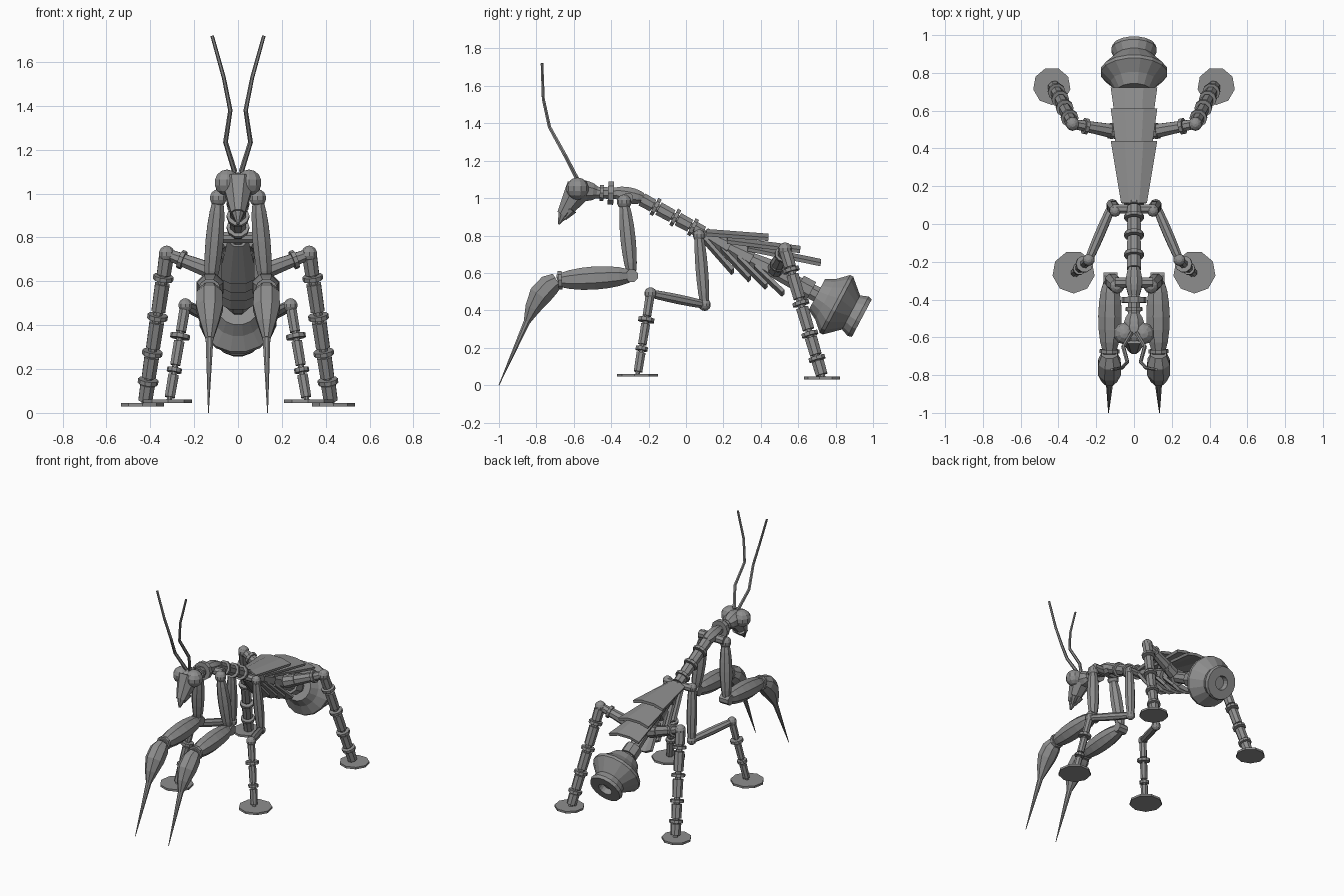
import bpy, bmesh, math
from mathutils import Vector

cube = bpy.data.objects.get("Cube")
if cube:
    bpy.data.objects.remove(cube, do_unlink=True)

steel = bpy.data.materials.new("steel grey")
steel.use_nodes = True
tone = (.27, .27, .27, 1)
steel.diffuse_color = tone
steel.node_tree.nodes["Principled BSDF"].inputs["Base Color"].default_value = tone


def finish(name, bm, mirror):
    bmesh.ops.recalc_face_normals(bm, faces=bm.faces)
    mesh = bpy.data.meshes.new(name)
    bm.to_mesh(mesh)
    bm.free()
    mesh.materials.append(steel)
    obj = bpy.data.objects.new(name, mesh)
    bpy.context.collection.objects.link(obj)
    if mirror:
        modifier = obj.modifiers.new("Mirror", "MIRROR")
        modifier.use_mirror_merge = False
    return obj


def loft(name, centres, radii, sides=8, axis=None, mirror=False):
    """Skin rings of the given radii along a path."""
    bm = bmesh.new()
    points = [Vector(c) for c in centres]
    last = len(points) - 1
    rings = []
    for i, (point, radius) in enumerate(zip(points, radii)):
        tangent = axis or points[min(i + 1, last)] - points[max(i - 1, 0)]
        tangent = tangent.normalized()
        helper = Vector((0, 0, 1)) if abs(tangent.x) > .8 else Vector((1, 0, 0))
        across = tangent.cross(helper).normalized()
        upward = tangent.cross(across)
        ring = []
        for k in range(sides):
            angle = math.tau * (k + .5) / sides
            offset = across * math.cos(angle) + upward * math.sin(angle)
            ring.append(bm.verts.new(point + offset * radius))
        rings.append(ring)
    for lower, upper in zip(rings, rings[1:]):
        for k in range(sides):
            n = (k + 1) % sides
            bm.faces.new((lower[k], lower[n], upper[n], upper[k]))
    bm.faces.new(rings[0])
    bm.faces.new(rings[-1])
    return finish(name, bm, mirror)


def along(start, end, fraction):
    return Vector(start).lerp(Vector(end), fraction)


def rod(name, start, end, first, final, sides=8, mirror=False):
    """Straight or tapered cylinder."""
    return loft(name, (start, end), (first, final), sides, mirror=mirror)


def bulged(name, start, end, tip, middle, mirror=False, steps=6):
    """Limb that swells from its tips to its middle."""
    fractions = [i / steps for i in range(steps + 1)]
    centres = [along(start, end, f) for f in fractions]
    radii = [tip + (middle - tip) * math.sin(math.pi * f) ** .7 if 0 < f < 1 else tip for f in fractions]
    return loft(name, centres, radii, axis=Vector(end) - Vector(start), mirror=mirror)


def collar(name, start, end, fraction, radius, width=.02, mirror=False):
    """Thin ring around an axis."""
    centre = along(start, end, fraction)
    half = (Vector(end) - Vector(start)).normalized() * width / 2
    return rod(name, centre - half, centre + half, radius, radius, 10, mirror)


def jointed(name, start, end, thick, cuts, mirror=False):
    """Barrels on a thin core, with a collar at every cut."""
    rod(name + "_core", start, end, thick * .65, thick * .5, mirror=mirror)
    for lower, upper in zip((0, *cuts), (*cuts, 1)):
        gap = (upper - lower) * .15
        bottom, top = along(start, end, lower + gap), along(start, end, upper - gap)
        rod(name + "_barrel", bottom, top, thick, thick * .95, mirror=mirror)
    for cut in cuts:
        collar(name + "_collar", start, end, cut, thick * 1.3, mirror=mirror)


def ball(name, centre, size, mirror=False):
    bm = bmesh.new()
    bmesh.ops.create_uvsphere(bm, u_segments=10, v_segments=7, radius=size)
    bmesh.ops.translate(bm, vec=centre, verts=bm.verts)
    return finish(name, bm, mirror)


def foot(name, centre, radius):
    centre = Vector(centre)
    return rod(name, centre, centre + Vector((0, 0, .015)), radius, radius, 9, True)


def plate(name, front, back, narrow, wide, arch):
    """Three-facet body plate between two points on the centre plane."""
    bm = bmesh.new()
    rows = []
    for centre, width in ((front, narrow), (back, wide)):
        row = []
        for side in (-1, -.4, .4, 1):
            drop = arch if abs(side) == 1 else 0
            row.append(bm.verts.new(Vector(centre) + Vector((side * width, 0, -drop))))
        rows.append(row)
    for k in range(3):
        bm.faces.new((rows[0][k], rows[0][k + 1], rows[1][k + 1], rows[1][k]))
    modifier = finish(name, bm, False).modifiers.new("Solidify", "SOLIDIFY")
    modifier.thickness = .02
    modifier.offset = 0


# Head: eyes, face wedge, beak and feelers
brow, chin, beak_tip = (0, -.57, 1.05), (0, -.66, .91), (0, -.68, .86)
ball("eye", (.05, -.58, 1.05), .06, True)
bulged("skull", (0, -.47, 1.03), (0, -.63, 1.05), .03, .06)
rod("face", brow, chin, .08, .035)
rod("beak", along(brow, chin, .9), beak_tip, .035, .006)
rod("mandible", (.02, -.61, .94), (.01, -.65, .89), .03, .012, mirror=True)
feeler = [(.015, -.58, 1.1), (.057, -.65, 1.235), (.035, -.73, 1.38), (.065, -.763, 1.53), (.118, -.77, 1.72)]
loft("antenna", feeler, [.012 - .001 * i for i in range(len(feeler))], 6, mirror=True)

# Neck, shoulders and thorax
nape, shoulder = (0, -.5, 1.03), (0, -.36, 1.025)
rod("neck", nape, shoulder, .035, .032)
collar("neck_collar", nape, shoulder, .35, .045)
collar("neck_ring", nape, shoulder, .7, .065, .03)
bulged("shoulder_block", (0, -.38, 1.03), (0, -.23, 1), .03, .046)
rod("shoulder_bar", (-.1, -.31, 1), (.1, -.31, 1), .03, .03)
waist = (0, .1, .81)
jointed("thorax", (0, -.25, 1), waist, .04, (.25, .55, .82))
rod("middle_hip_bar", (-.11, .08, .8), (.11, .08, .8), .026, .026)

# Raptor arms
socket, elbow, wrist = (.09, -.33, .98), (.125, -.29, .585), (.13, -.69, .56)
ball("arm_socket", socket, .04, True)
bulged("upper_arm", socket, elbow, .024, .044, True)
hinge = Vector((.037, 0, 0))
rod("arm_elbow", Vector(elbow) - hinge, Vector(elbow) + hinge, .035, .035, mirror=True)
bulged("forearm", elbow, wrist, .034, .067, True)
collar("wrist_collar", elbow, wrist, .96, .052, mirror=True)
claw = [wrist, (.13, -.73, .535), (.13, -.78, .48), (.13, -.82, .41), (.13, -.85, .34)]
loft("claw", claw, (.045, .064, .066, .045, .02), mirror=True)
rod("claw_spike", claw[-1], (.135, -1, 0), .019, .002, mirror=True)

# Middle legs
hip, bend, knee, ankle = (.1, .07, .8), (.115, .1, .43), (.24, -.19, .49), (.315, -.26, .05)
for part, centre in (("hip", hip), ("bend", bend), ("knee", knee)):
    ball("middle_" + part, centre, .033, True)
bulged("middle_thigh", hip, bend, .025, .036, True)
bulged("middle_shank", bend, knee, .022, .028, True)
jointed("middle_shin", knee, ankle, .026, (.32, .67), True)
collar("middle_shin_ring", knee, ankle, .32, .045, mirror=True)
foot("middle_foot", (.32, -.255, .045), .113)

# Rear legs
hip, knee, ankle = (.05, .48, .62), (.325, .53, .725), (.425, .73, .04)
rod("rear_thigh", hip, knee, .044, .027, mirror=True)
for fraction in (.25, .75):
    collar("rear_thigh_collar", hip, knee, fraction, .044, mirror=True)
ball("rear_knee", knee, .038, True)
jointed("rear_shin", knee, ankle, .036, (.16, .42, .66, .85), True)
foot("rear_foot", (.435, .73, .03), .1)

# Abdomen core of flaring cups, then a short tail stem
tail = (0, .7, .485)
rod("abdomen_core", waist, tail, .03, .045)
for i in range(3):
    start = i / 5
    rod("abdomen_cup", along(waist, tail, start), along(waist, tail, start + .22), .035, .06)
rod("tail_stem", along(waist, tail, .84), along(waist, tail, .95), .06, .06)

# Overlapping plates above and below the abdomen
for start, end in (((0, .11, .825), (0, .44, .8)),
                   ((0, .22, .785), (0, .61, .735)),
                   ((0, .33, .745), (0, .72, .665))):
    plate("upper_plate", start, end, .065, .12, .02)
for i in range(4):
    start = along(waist, tail, .6 * i / 4) - Vector((0, 0, .045))
    plate("lower_plate", start, start + Vector((0, .15, -.17 + .01 * i)), .045, .085, -.025)

# Tail bulb: two flares and a hollow end
tip = (0, .94, .358)
profile = ((0, .05), (0, .095), (.2, .125), (.4, .178), (.47, .178), (.76, .105),
           (.92, .122), (1, .115), (1, .05), (.85, .045))
centres = [along(tail, tip, fraction) for fraction, radius in profile]
loft("tail_bulb", centres, [radius for fraction, radius in profile], 16, Vector(tip) - Vector(tail))
